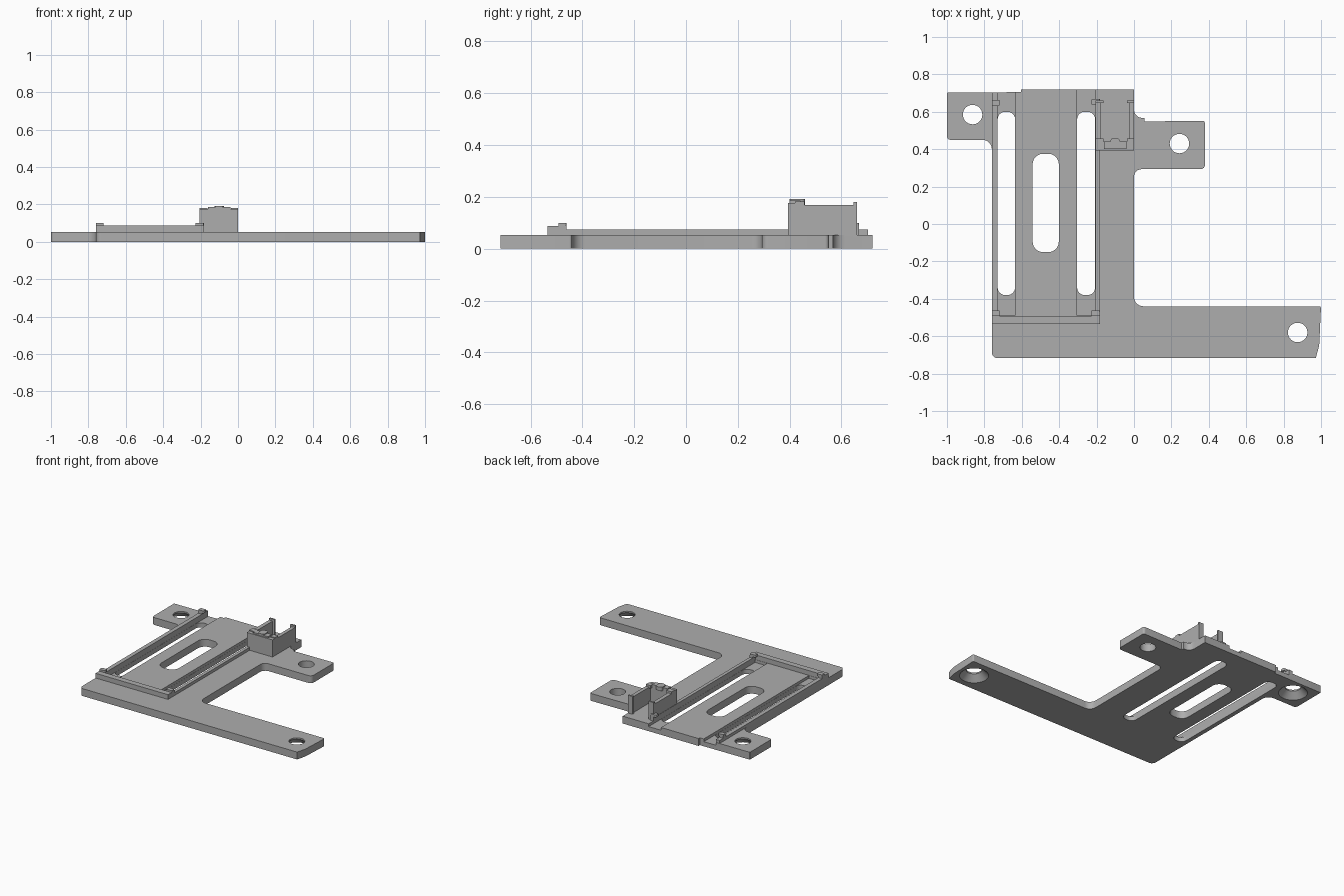
import bpy, bmesh, math
from mathutils import Vector

if "Cube" in bpy.data.objects:
    bpy.data.objects.remove(bpy.data.objects["Cube"])

T = 0.053  # plate thickness
grey = bpy.data.materials.new("grey_plastic")
grey.diffuse_color = (0.42, 0.42, 0.42, 1)
grey.use_nodes = True
grey.node_tree.nodes["Principled BSDF"].inputs["Base Color"].default_value = grey.diffuse_color


def rounded(points, steps=6):
    """Round each corner (x, y, radius) of a closed outline."""
    out = []
    n = len(points)
    for i, (x, y, r) in enumerate(points):
        p = Vector((x, y))
        if r == 0:
            out.append(p)
            continue
        a = (Vector(points[i - 1][:2]) - p).normalized()
        b = (Vector(points[(i + 1) % n][:2]) - p).normalized()
        half = a.angle(b) / 2
        d = r / math.tan(half)
        c = p + (a + b).normalized() * (r / math.sin(half))
        s, e = p + a * d - c, p + b * d - c
        turn = math.atan2(s.x * e.y - s.y * e.x, s.dot(e))
        for k in range(steps + 1):
            t = turn * k / steps
            out.append(c + Vector((s.x * math.cos(t) - s.y * math.sin(t),
                                   s.x * math.sin(t) + s.y * math.cos(t))))
    return out


def prism(name, outline, z0, z1):
    bm = bmesh.new()
    face = bm.faces.new([bm.verts.new((p[0], p[1], z0)) for p in outline])
    top = bmesh.ops.extrude_face_region(bm, geom=[face])["geom"]
    bmesh.ops.translate(bm, vec=(0, 0, z1 - z0),
                        verts=[v for v in top if isinstance(v, bmesh.types.BMVert)])
    bmesh.ops.recalc_face_normals(bm, faces=bm.faces)
    return finish(name, bm)


def finish(name, bm):
    me = bpy.data.meshes.new(name)
    bm.to_mesh(me)
    bm.free()
    me.materials.append(grey)
    ob = bpy.data.objects.new(name, me)
    bpy.context.collection.objects.link(ob)
    return ob


def box(name, x0, x1, y0, y1, z0, z1, r=0):
    pts = [(x0, y0, r), (x1, y0, r), (x1, y1, r), (x0, y1, r)]
    return prism(name, rounded(pts), z0, z1)


def cone(name, x, y, z0, z1, r0, r1):
    bm = bmesh.new()
    bmesh.ops.create_cone(bm, cap_ends=True, segments=40, radius1=r0, radius2=r1, depth=z1 - z0)
    bmesh.ops.translate(bm, verts=bm.verts, vec=(x, y, (z0 + z1) / 2))
    return finish(name, bm)


def cut(target, cutter):
    m = target.modifiers.new("cut", "BOOLEAN")
    m.operation, m.solver, m.object = "DIFFERENCE", "EXACT", cutter
    bpy.context.view_layer.objects.active = target
    bpy.ops.object.modifier_apply(modifier=m.name)
    bpy.data.objects.remove(cutter)


# Base plate with three mounting arms
plate = prism("base_plate", rounded([
    (-0.76, -0.717, 0.03), (0.972, -0.717, 0), (0.99, -0.65, 0), (1.0, -0.44, 0.01),
    (0, -0.44, 0.05), (0, 0.293, 0.04), (0.38, 0.293, 0.025), (0.38, 0.552, 0.015),
    (0.055, 0.548, 0), (0.055, 0.567, 0), (0, 0.567, 0.045), (0, 0.72, 0),
    (-0.604, 0.72, 0), (-0.604, 0.705, 0), (-1.0, 0.702, 0.005), (-1.0, 0.45, 0.02),
    (-0.76, 0.45, 0.05)]), 0, T)

# Shallow grooves beside the rails, then the long slots inside them
for x0, x1 in ((-0.73, -0.635), (-0.305, -0.207)):
    cut(plate, box("groove_cutter", x0, x1, -0.49, 0.8, 0.033, 0.1))
    cut(plate, box("slot_cutter", x0 + 0.001, x1 - 0.001, -0.38, 0.6, -0.1, 0.2, 0.04))
cut(plate, box("centre_slot_cutter", -0.542, -0.402, -0.15, 0.375, -0.1, 0.2, 0.055))

# Screw holes; the outer two are countersunk underneath
for x, y, sunk in ((-0.863, 0.585, True), (0.243, 0.43, False), (0.875, -0.58, True)):
    cut(plate, cone("hole_cutter", x, y, -0.1, 0.2, 0.052, 0.052))
    if sunk:
        cut(plate, cone("countersink_cutter", x, y, -0.01, 0.043, 0.105, 0.0521))
bpy.ops.object.select_all(action="DESELECT")
plate.select_set(True)
bpy.context.view_layer.objects.active = plate
bpy.ops.object.shade_smooth_by_angle(angle=math.radians(30))

# Rails around the tray
B = T - 0.005
box("left_rail", -0.76, -0.73, -0.5, 0.702, B, 0.074)
box("right_rail", -0.207, -0.183, -0.5, 0.66, B, 0.074)
box("front_rail", -0.76, -0.183, -0.534, -0.492, B, 0.087)

# Retaining clips at the tray corners
for x0, x1, y, name in ((-0.76, -0.718, -0.475, "front_left_clip"),
                        (-0.228, -0.183, -0.475, "front_right_clip"),
                        (-0.76, -0.718, 0.65, "rear_left_clip"),
                        (-0.228, -0.183, 0.655, "rear_right_clip")):
    box(name, x0, x1, y - 0.018, y + 0.013, 0.083, 0.1, 0.006)
    box(name + "_post", max(x0, -0.76) if x0 < -0.5 else -0.207,
        -0.73 if x0 < -0.5 else x1, y - 0.018, y + 0.013, B, 0.09)

# Upright bracket: front wall, side walls and end hooks
box("bracket_front_wall", -0.205, 0, 0.393, 0.442, B, 0.176)
for x0, x1, hx0, hx1, side in ((-0.205, -0.177, -0.205, -0.163, "left"),
                               (-0.026, 0, -0.037, 0, "right")):
    box("bracket_" + side + "_wall", x0, x1, 0.44, 0.66, B, 0.168)
    box("bracket_" + side + "_hook", hx0, hx1, 0.647, 0.66, B, 0.181)
    box("bracket_" + side + "_front_tab", hx0, hx1, 0.42, 0.457, 0.16, 0.182)

# Snap catch on top of the front wall
box("bracket_catch_bar", -0.16, -0.04, 0.4, 0.442, 0.17, 0.186)
box("bracket_catch", -0.126, -0.076, 0.4, 0.46, 0.165, 0.192, 0.018)
